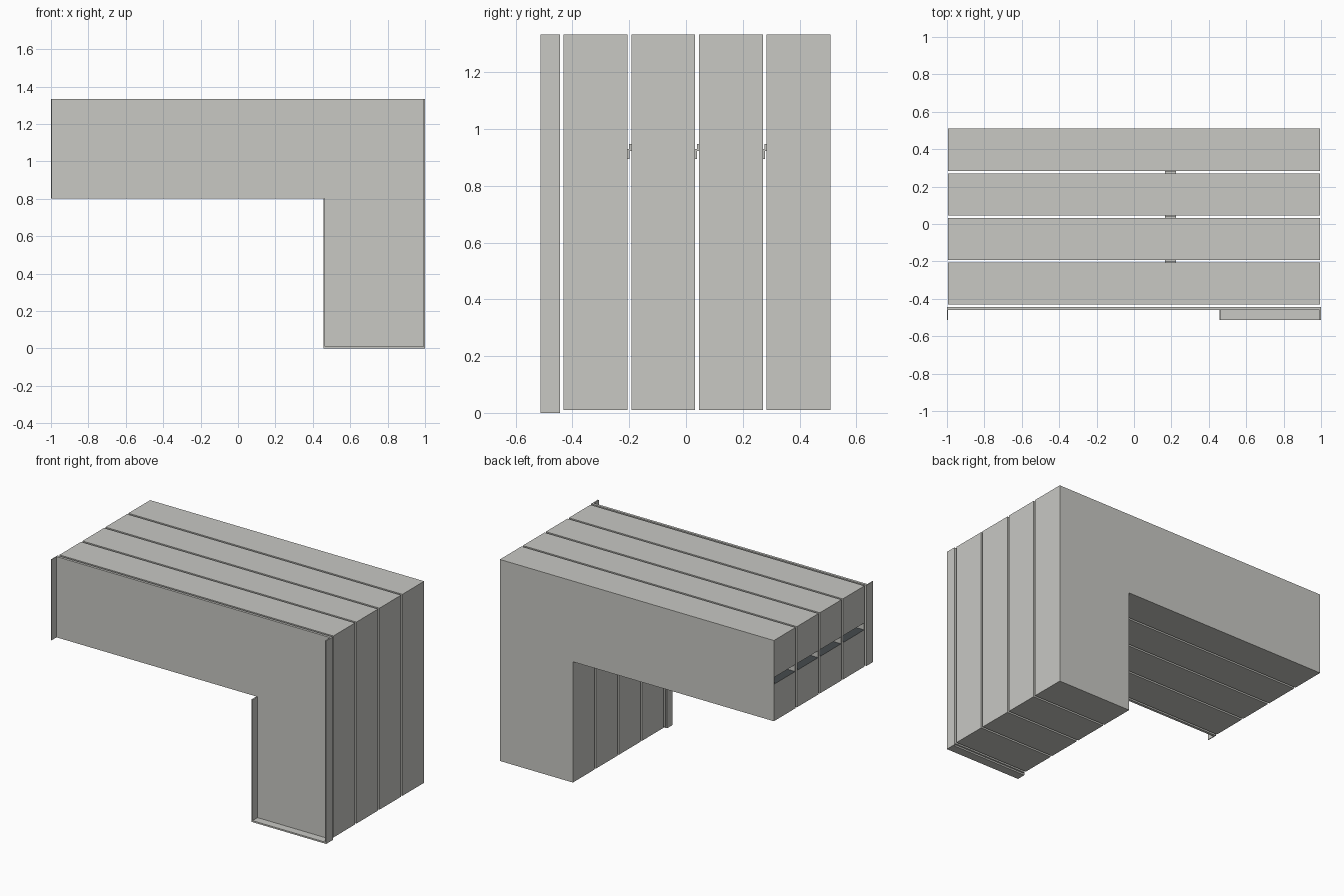
import bpy, bmesh

if "Cube" in bpy.data.objects:
    bpy.data.objects.remove(bpy.data.objects["Cube"], do_unlink=True)


def material(name, colour):
    mat = bpy.data.materials.new(name)
    mat.use_nodes = True
    mat.diffuse_color = colour
    mat.node_tree.nodes["Principled BSDF"].inputs["Base Color"].default_value = colour
    return mat


grey = material("warm_grey", (0.58, 0.58, 0.55, 1))
dark = material("dark_slate", (0.06, 0.07, 0.075, 1))

LEFT, RIGHT, LEG = -0.995, 0.995, 0.465
BOTTOM, ARM, TOP = 0.01, 0.803, 1.333


def finish(name, bm):
    bmesh.ops.recalc_face_normals(bm, faces=bm.faces)
    mesh = bpy.data.meshes.new(name)
    bm.to_mesh(mesh)
    bm.free()
    obj = bpy.data.objects.new(name, mesh)
    bpy.context.collection.objects.link(obj)
    mesh.materials.append(grey)
    return obj


def prism(name, points, move):
    """Extrude a flat outline along a vector."""
    bm = bmesh.new()
    face = bm.faces.new([bm.verts.new(p) for p in points])
    out = bmesh.ops.extrude_face_region(bm, geom=[face])
    verts = [g for g in out["geom"] if isinstance(g, bmesh.types.BMVert)]
    bmesh.ops.translate(bm, verts=verts, vec=move)
    return finish(name, bm)


def box(name, x, y, z):
    pts = [(x[0], y[0], z[0]), (x[1], y[0], z[0]), (x[1], y[0], z[1]), (x[0], y[0], z[1])]
    return prism(name, pts, (0, y[1] - y[0], 0))


def corner_slab(name, y0, y1):
    outline = [(LEFT, ARM), (LEG, ARM), (LEG, BOTTOM), (RIGHT, BOTTOM), (RIGHT, TOP), (LEFT, TOP)]
    return prism(name, [(x, y0, z) for x, z in outline], (0, y1 - y0, 0))


# Four thick slabs, each with a recessed slot in its arm end
DEPTH = 0.06
for i in range(4):
    y0 = -0.431 + i * 0.2385
    y1 = y0 + 0.225
    slab = corner_slab(f"slab_{i + 1}", y0, y1)
    cutter = box("slot_cutter", (LEFT - 0.1, LEFT + DEPTH), (y0 + 0.004, y1 - 0.004), (1.045, 1.09))
    cutter.hide_render = True
    mod = slab.modifiers.new("slot", "BOOLEAN")
    mod.operation, mod.solver, mod.object = "DIFFERENCE", "EXACT", cutter
    bpy.context.view_layer.objects.active = slab
    bpy.ops.object.modifier_apply(modifier=mod.name)
    bpy.data.objects.remove(cutter, do_unlink=True)
    # Dark slot lining on the floor, ceiling and back
    slab.data.materials.append(dark)
    for face in slab.data.polygons:
        c = face.center
        inside = c.x < LEFT + DEPTH + 0.01 and 1.04 < c.z < 1.095 and c.x > LEFT + 0.01
        face.material_index = int(inside and abs(face.normal.y) < 0.5)

    # Small stepped clip bridging the gap to the next slab
    if i < 3:
        m = y1 + 0.007
        e = y1 + 0.0135
        step = [(y1, 0.895), (m, 0.895), (m, 0.922), (e, 0.922), (e, 0.948),
                (m - 0.001, 0.948), (m - 0.001, 0.93), (y1, 0.93)]
        prism(f"clip_{i + 1}", [(0.165, y, z) for y, z in step], (0.06, 0, 0))

# Thin front panel
corner_slab("front_panel", -0.461, -0.444)

# Forward lips around the arm end, leg sides and foot
FRONT, BACK = -0.513, -0.444
box("arm_end_lip", (-1.0, LEFT), (FRONT, BACK), (ARM, TOP))
box("outer_leg_lip", (RIGHT - 0.003, 1.0), (FRONT, BACK), (0, TOP))
box("inner_leg_lip", (LEG - 0.009, LEG), (FRONT, -0.455), (0, ARM))
box("foot_lip", (LEG - 0.009, 1.0), (FRONT, -0.455), (0, BOTTOM))
